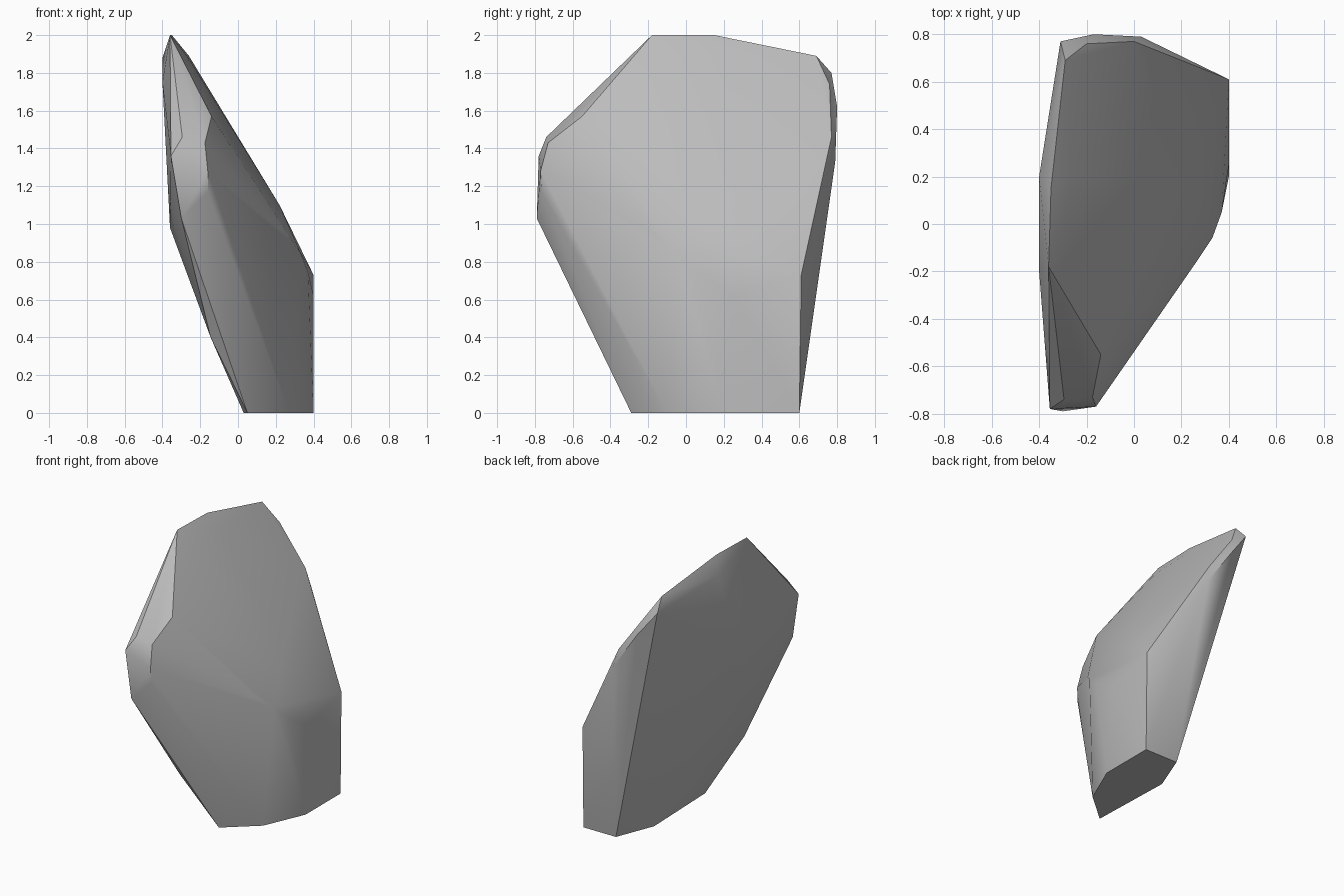
import bpy
import bmesh
import math

default_cube = bpy.data.objects.get("Cube")
if default_cube:
    bpy.data.objects.remove(default_cube, do_unlink=True)


def flat_material(name, color):
    material = bpy.data.materials.new(name)
    material.use_nodes = True
    material.diffuse_color = color
    shader = material.node_tree.nodes["Principled BSDF"]
    shader.inputs["Base Color"].default_value = color
    shader.inputs["Roughness"].default_value = 0.9
    return material


def hull_object(name, contours, material):
    """Wrap a tight convex skin around the contour points of a stone."""
    bm = bmesh.new()
    for contour in contours:
        for point in contour:
            bm.verts.new(point)
    result = bmesh.ops.convex_hull(bm, input=bm.verts[:], use_existing_faces=False)
    loose = {item for item in result["geom_interior"] + result["geom_unused"]
             if isinstance(item, bmesh.types.BMVert)}
    bmesh.ops.delete(bm, geom=list(loose), context='VERTS')
    # merge nearly coplanar triangles into broad chiselled facets
    bmesh.ops.dissolve_limit(bm, angle_limit=math.radians(1),
                             verts=bm.verts[:], edges=bm.edges[:])
    bmesh.ops.recalc_face_normals(bm, faces=bm.faces[:])
    mesh = bpy.data.meshes.new(name)
    bm.to_mesh(mesh)
    bm.free()
    mesh.materials.append(material)
    stone = bpy.data.objects.new(name, mesh)
    bpy.context.collection.objects.link(stone)
    return stone


# flat footprint on the ground
footprint = [(x, y, 0) for x, y in (
    (.05, -.29), (.27, -.1), (.4, .2), (.4, .6), (.14, .6), (.03, .32))]

# left flank: the shoulder that turns from the wall to the long slope
shoulder = [(.4, .61, .73), (.4, .25, .62), (.37, .05, .75),
            (.33, -.06, .85), (.27, -.15, .93), (.22, .2, 1.1)]

# crest at the top
crest = [(-.36, -.18, 2), (-.35, .15, 2), (-.27, -.1, 1.89),
         (-.26, .2, 1.89), (-.29, .69, 1.89)]

# blunt front nose
nose = [(-.295, -.74, 1.46), (-.355, -.78, 1.36), (-.3, -.79, 1.03),
        (-.14, -.55, 1.57), (-.165, -.65, 1.49), (-.175, -.73, 1.43),
        (-.16, -.77, 1.28), (-.16, -.765, 1.17), (-.145, -.46, .4)]

# chipped back edge
back_edge = [(.03, .79, 1.33), (0, .77, 1.46), (-.1, .76, 1.6),
             (-.2, .76, 1.74), (-.17, .8, 1.62), (-.31, .77, 1.8)]

# overhanging right side
overhang = [(-.36, -.2, .98), (-.4, -.2, 1.75), (-.4, .2, 1.88)]

stone_grey = flat_material("stone grey", (.5, .5, .5, 1))
rock = hull_object("leaning_rock",
                   (footprint, shoulder, crest, nose, back_edge, overhang),
                   stone_grey)

# soft weathered facets with crisp breaks
bpy.ops.object.select_all(action='DESELECT')
rock.select_set(True)
bpy.context.view_layer.objects.active = rock
bpy.ops.object.shade_smooth_by_angle(angle=math.radians(35))
